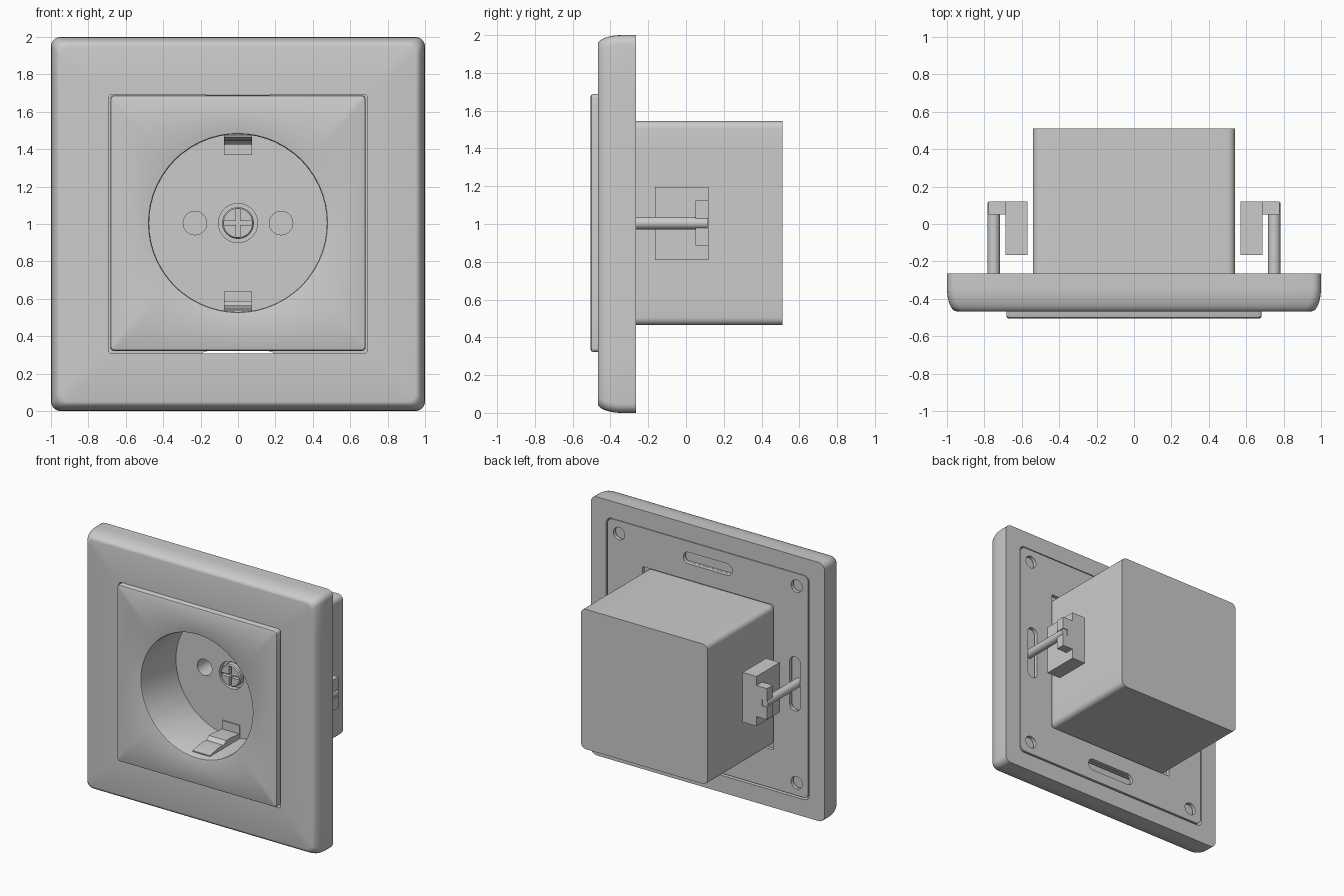
import bpy, bmesh
from math import sin, cos, tan, pi
from mathutils import Vector

if "Cube" in bpy.data.objects:
    bpy.data.objects.remove(bpy.data.objects["Cube"])

CZ = 1.005  # height of the socket axis


def square(h, r, n=12, k=5):
    """Rounded square in the xz plane, sides split evenly by angle."""
    pts = []
    for q in range(4):
        a = q * pi / 2
        side = [(h, (h - r) * tan(-pi / 4 + pi / 2 * i / n)) for i in range(1, n)]
        arc = [(h - r + r * cos(t), h - r + r * sin(t))
               for t in [pi / 2 * i / k for i in range(k + 1)]]
        pts += [(x * cos(a) - z * sin(a), x * sin(a) + z * cos(a)) for x, z in side + arc]
    return pts


def round_ring(r):
    """Circle whose points line up with those of square()."""
    return [tuple(Vector(p).normalized() * r) for p in square(1, 0.2)]


def circle(r, x=0, z=0, n=32):
    return [(x + r * cos(2 * pi * i / n), z + r * sin(2 * pi * i / n)) for i in range(n)]


def slot(x, z, length, width, upright):
    r, d = width / 2, (length - width) / 2
    pts = []
    for i in range(18):
        t = pi * (i if i < 9 else i - 1) / 8 - pi / 2
        px, pz = r * cos(t) + (d if i < 9 else -d), r * sin(t)
        pts.append((x - pz, z + px) if upright else (x + px, z + pz))
    return pts


def box(x0, x1, z0, z1):
    return [(x0, z0), (x1, z0), (x1, z1), (x0, z1)]


def loft(bm, layers, closed=False):
    """Skin (outline, y) layers; cap the ends or close into a loop."""
    rows = [[bm.verts.new((x, y, z)) for x, z in pts] for pts, y in layers]
    pairs = list(zip(rows, rows[1:])) + ([(rows[-1], rows[0])] if closed else [])
    for a, b in pairs:
        for i in range(len(a)):
            j = (i + 1) % len(a)
            bm.faces.new((a[i], a[j], b[j], b[i]))
    if not closed:
        bm.faces.new(rows[0])
        bm.faces.new(rows[-1])


def make(name, *lofts, closed=False, z=CZ):
    bm = bmesh.new()
    for layers in lofts:
        loft(bm, layers, closed)
    bmesh.ops.recalc_face_normals(bm, faces=bm.faces[:])
    me = bpy.data.meshes.new(name)
    bm.to_mesh(me)
    bm.free()
    ob = bpy.data.objects.new(name, me)
    bpy.context.collection.objects.link(ob)
    ob.location.z = z
    return ob


def activate(ob):
    bpy.ops.object.select_all(action='DESELECT')
    ob.select_set(True)
    bpy.context.view_layer.objects.active = ob


def cut(ob, *lofts):
    cutter = make("cutter", *lofts)
    cutter.hide_render = True
    bpy.context.view_layer.update()
    mod = ob.modifiers.new("cut", 'BOOLEAN')
    mod.operation, mod.solver, mod.object = 'DIFFERENCE', 'EXACT', cutter
    activate(ob)
    bpy.ops.object.modifier_apply(modifier=mod.name)
    bpy.data.objects.remove(cutter)


# outer frame with rounded front edge, window and rear pocket
roll = [(square(0.95 + 0.05 * cos(t), 0.05), -0.34 - 0.127 * sin(t))
        for t in [pi / 2 * i / 8 for i in range(9)]]
make("frame", [(square(1, 0.05), -0.265)] + roll +
     [(square(0.692, 0.02), -0.467), (square(0.692, 0.02), -0.31),
      (square(0.868, 0.045), -0.31), (square(0.868, 0.045), -0.265)],
     closed=True, z=1.0)

# cover plate with the round socket cup
make("cover_cup", [(round_ring(0.475), -0.08), (round_ring(0.475), -0.493),
                   (round_ring(0.479), -0.502), (round_ring(0.487), -0.505),
                   (square(0.670, 0.015), -0.505), (square(0.679, 0.02), -0.501),
                   (square(0.683, 0.02), -0.492), (square(0.683, 0.02), -0.30),
                   (round_ring(0.49), -0.30), (round_ring(0.49), -0.08)], closed=True)

# cup floor with pin holes and screw recess
floor = make("cup_floor", [(round_ring(0.476), -0.08), (round_ring(0.476), 0.3)])
cut(floor, *[[(circle(0.063, x), -0.2), (circle(0.063, x), 0.2)] for x in (-0.23, 0.23)],
    [(circle(0.105), -0.2), (circle(0.105), -0.04)])

# centre screw with cross slot
screw = make("centre_screw", [(circle(0.078), -0.095), (circle(0.085), -0.085),
                              (circle(0.085), -0.03)])
w, s = 0.01, 0.075
plus = [(w, w), (w, s), (-w, s), (-w, w), (-s, w), (-s, -w),
        (-w, -w), (-w, -s), (w, -s), (w, -w), (s, -w), (s, w)]
cut(screw, [(plus, -0.2), (plus, -0.065)])

# earth contact clips, top and bottom
profile = [(-0.08, 0.365), (-0.09, 0.365), (-0.09, 0.43), (-0.2, 0.42), (-0.25, 0.42),
           (-0.28, 0.445), (-0.33, 0.44), (-0.45, 0.46), (-0.45, 0.468), (-0.08, 0.468)]
for name, sg in (("earth_clip_top", 1), ("earth_clip_bottom", -1)):
    bm = bmesh.new()
    f = bm.faces.new([bm.verts.new((-0.074, y, sg * z)) for y, z in profile])
    ext = bmesh.ops.extrude_face_region(bm, geom=[f])
    bmesh.ops.translate(bm, vec=(0.148, 0, 0),
                        verts=[v for v in ext['geom'] if isinstance(v, bmesh.types.BMVert)])
    bmesh.ops.recalc_face_normals(bm, faces=bm.faces[:])
    me = bpy.data.meshes.new(name)
    bm.to_mesh(me)
    bm.free()
    clip = bpy.data.objects.new(name, me)
    bpy.context.collection.objects.link(clip)
    clip.location.z = CZ

# mounting plate with box opening, corner holes and slots
plate = make("mounting_plate", [(square(0.858, 0.04), -0.295), (square(0.858, 0.04), -0.267),
                                (square(0.56, 0.01), -0.267), (square(0.56, 0.01), -0.295)],
             closed=True)
outlines = [circle(0.048, x, z) for x in (-0.76, 0.76) for z in (-0.76, 0.76)]
outlines += [slot(0, z, 0.42, 0.09, False) for z in (-0.73, 0.73)]
outlines += [slot(x, 0, 0.42, 0.09, True) for x in (-0.745, 0.745)]
cut(plate, *[[(o, -0.4), (o, -0.2)] for o in outlines])

# hollow rear housing
make("rear_housing", [(square(0.50, 0.02), 0.47), (square(0.50, 0.02), -0.295),
                      (square(0.541, 0.04), -0.295), (square(0.541, 0.04), 0.51)])

# spreading claws with their screws on both sides
for side, sg in (("left", -1), ("right", 1)):
    def block(x0, x1, z0, z1, y0, y1):
        o = box(sg * x0, sg * x1, z0, z1)
        return [(o, y0), (o, y1)]
    make("claw_" + side, block(0.569, 0.687, -0.195, 0.19, -0.165, 0.12),
         block(0.687, 0.777, 0.025, 0.12, 0.05, 0.12),
         block(0.687, 0.777, -0.12, -0.025, 0.05, 0.12),
         block(0.687, 0.735, -0.025, 0.025, 0.05, 0.12))
    make("claw_screw_" + side, [(circle(0.033, sg * 0.75, n=24), -0.305),
                                (circle(0.033, sg * 0.75, n=24), 0.115)])

for ob in list(bpy.context.collection.objects):
    activate(ob)
    bpy.ops.object.shade_smooth_by_angle(angle=pi / 6)
